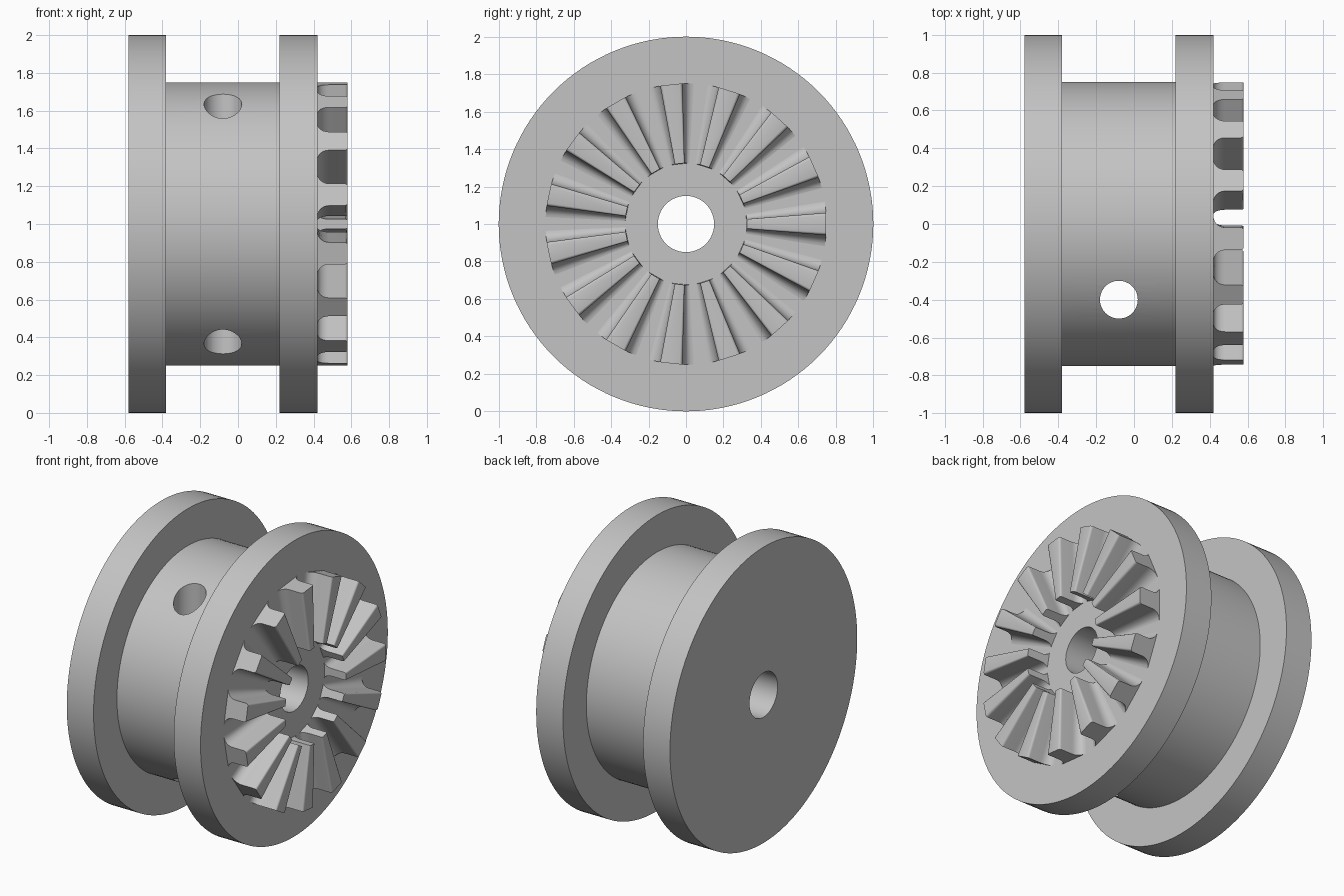
import bpy, bmesh, math

cube = bpy.data.objects.get("Cube")
if cube:
    bpy.data.objects.remove(cube, do_unlink=True)

grey = bpy.data.materials.new("plain grey")
grey.use_nodes = True
colour = (0.55, 0.55, 0.55, 1)
grey.diffuse_color = colour
grey.node_tree.nodes["Principled BSDF"].inputs["Base Color"].default_value = colour


def polar(x, r, angle):
    """Point around the x axis, standing at height 1."""
    return (x, r * math.cos(angle), 1 + r * math.sin(angle))


def finish(name, bm):
    bmesh.ops.recalc_face_normals(bm, faces=bm.faces)
    mesh = bpy.data.meshes.new(name)
    bm.to_mesh(mesh)
    bm.free()
    mesh.materials.append(grey)
    obj = bpy.data.objects.new(name, mesh)
    bpy.context.collection.objects.link(obj)
    return obj


def smooth(obj):
    bpy.ops.object.select_all(action="DESELECT")
    obj.select_set(True)
    bpy.context.view_layer.objects.active = obj
    bpy.ops.object.shade_smooth_by_angle(angle=math.radians(32))


# Spool body: two flanges, drum and bore turned from one profile
BORE, DRUM, FLANGE, FACE = 0.15, 0.75, 1.0, 0.42
profile = [(-0.58, BORE), (-0.58, FLANGE), (-0.38, FLANGE), (-0.38, DRUM),
           (0.22, DRUM), (0.22, FLANGE), (FACE, FLANGE), (FACE, BORE)]
STEPS = 128
bm = bmesh.new()
rings = [[bm.verts.new(polar(x, r, math.tau * i / STEPS)) for x, r in profile]
         for i in range(STEPS)]
n = len(profile)
for i in range(STEPS):
    a, b = rings[i], rings[(i + 1) % STEPS]
    for j in range(n):
        k = (j + 1) % n
        bm.faces.new((a[j], a[k], b[k], b[j]))
body = finish("spool_body", bm)

# Cross hole drilled through the drum
bpy.ops.mesh.primitive_cylinder_add(vertices=48, radius=0.1, depth=3,
                                    location=(-0.08, -0.4, 1))
drill = bpy.context.object
drill.name = "hole_cutter"
drill.data.materials.append(grey)
cut = body.modifiers.new("cross_hole", "BOOLEAN")
cut.operation = "DIFFERENCE"
cut.solver = "EXACT"
cut.object = drill
bpy.context.view_layer.objects.active = body
bpy.ops.object.modifier_apply(modifier=cut.name)
bpy.data.objects.remove(drill, do_unlink=True)
smooth(body)

# Radial clutch teeth: round-shouldered tips flaring into concave roots
TEETH, INNER, TIP = 15, 0.325, 0.58
ROOT, HALF = 0.06, 0.06
side = [(HALF + ROOT, FACE - 0.01)]
for i in range(7):
    t = math.pi / 2 * i / 6
    side.append((HALF + ROOT * (1 - math.sin(t)), FACE + ROOT * (1 - math.cos(t))))
for i in range(5):
    t = math.pi / 2 * i / 4
    side.append((HALF - 0.015 * (1 - math.cos(t)), TIP - 0.015 * (1 - math.sin(t))))
section = side + [(-w, x) for w, x in reversed(side)]

bm = bmesh.new()
for tooth in range(TEETH):
    middle = math.tau * tooth / TEETH
    ends = [[bm.verts.new(polar(x, r, middle + w / DRUM)) for w, x in section]
            for r in (INNER, DRUM)]
    inner, outer = ends
    for j in range(len(section)):
        k = (j + 1) % len(section)
        bm.faces.new((inner[j], inner[k], outer[k], outer[j]))
    bm.faces.new(inner)
    bm.faces.new(outer)
smooth(finish("clutch_teeth", bm))
